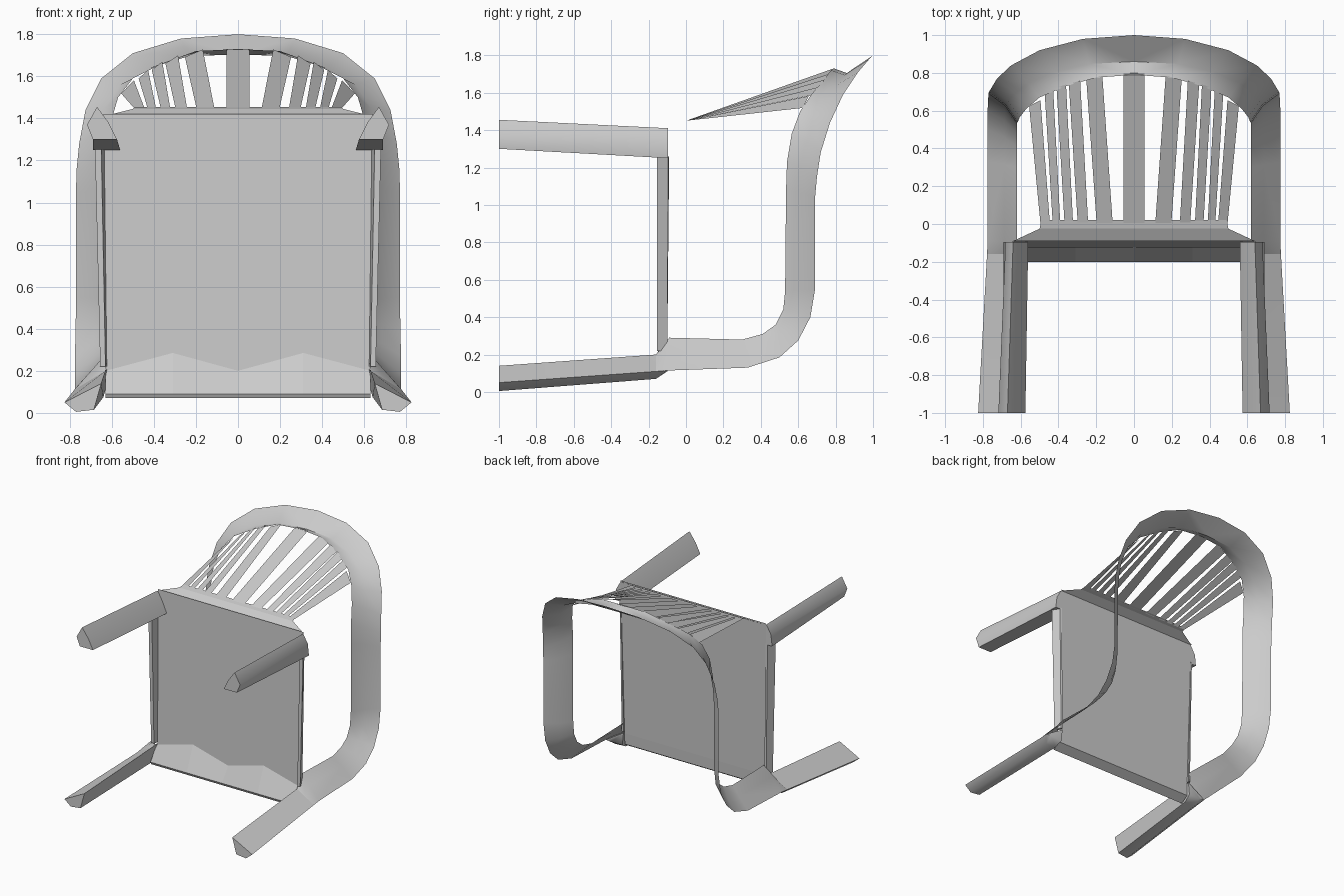
import bpy, bmesh
from mathutils import Vector


def loft(name, sections, closed=False, mirror=True, smooth=None):
    """Skin a surface through matching sections; closed sections get end caps."""
    bm = bmesh.new()
    rows = [[bm.verts.new(p) for p in s] for s in sections]
    n = len(rows[0])
    for a, b in zip(rows, rows[1:]):
        for i in range(n if closed else n - 1):
            j = (i + 1) % n
            bm.faces.new((a[i], a[j], b[j], b[i]))
    if closed:
        bm.faces.new(rows[0])
        bm.faces.new(rows[-1])
    bmesh.ops.recalc_face_normals(bm, faces=bm.faces)
    me = bpy.data.meshes.new(name)
    bm.to_mesh(me)
    bm.free()
    ob = bpy.data.objects.new(name, me)
    bpy.context.collection.objects.link(ob)
    if mirror:
        m = ob.modifiers.new("mirror", 'MIRROR')
        m.use_clip = True
    if smooth:
        bpy.ops.object.select_all(action='DESELECT')
        bpy.context.view_layer.objects.active = ob
        ob.select_set(True)
        bpy.ops.object.shade_smooth_by_angle(angle=smooth)
    return ob


# Continuous band: top of the back, round the arm, down to the front leg
# (inner edge, outer edge, inward bow)
band = [
    ((0, .79, 1.73), (0, 1.0, 1.80), (0, -.035, -.06)),
    ((.20, .775, 1.72), (.27, .98, 1.78), (0, -.03, -.055)),
    ((.36, .73, 1.66), (.50, .92, 1.71), (-.01, -.02, -.045)),
    ((.50, .67, 1.59), (.65, .84, 1.59), (-.015, -.01, -.03)),
    ((.57, .61, 1.50), (.725, .77, 1.44), (-.015, 0, -.02)),
    ((.605, .565, 1.38), (.755, .72, 1.28), (-.012, .01, 0)),
    ((.615, .54, 1.23), (.768, .70, 1.15), (-.012, .012, 0)),
    ((.62, .535, 1.08), (.77, .69, 1.04), (-.012, .012, 0)),
    ((.62, .53, .54), (.77, .69, .55), (-.012, .012, 0)),
    ((.62, .52, .44), (.772, .665, .40), (-.012, .012, 0)),
    ((.62, .48, .36), (.775, .60, .275), (-.012, .01, .01)),
    ((.62, .41, .31), (.775, .50, .185), (-.012, .005, .01)),
    ((.62, .30, .28), (.775, .33, .13), (-.01, 0, .01)),
    ((.62, -.09, .29), (.775, -.09, .115), (-.01, 0, .01)),
    ((.63, -.16, .20), (.778, -.16, .11), (0, 0, 0)),
]
rows = []
for a, b, bow in band:
    a, b = Vector(a), Vector(b)
    rows.append([a, (a + b) / 2 + Vector(bow), b])
loft("back_and_arm_band", rows, smooth=0.9)

# Tapered front and rear legs
loft("front_leg", [
    [(.62, -.10, .21), (.775, -.10, .115), (.73, -.10, .11), (.63, -.10, .11)],
    [(.63, -.16, .20), (.778, -.16, .11), (.73, -.16, .07), (.64, -.16, .075)],
    [(.65, -1, .14), (.825, -1, .05), (.77, -1, .005), (.685, -1, .015)]],
    closed=True, smooth=1.2)
loft("rear_leg", [
    [(.64, -.095, 1.41), (.68, -.095, 1.34), (.69, -.095, 1.25), (.56, -.095, 1.25), (.60, -.095, 1.34)],
    [(.67, -1, 1.455), (.718, -1, 1.37), (.69, -1, 1.30), (.575, -1, 1.30), (.615, -1, 1.38)]],
    closed=True, smooth=1.1)

# Seat panel, gently sloped
loft("seat", [
    [(-.64, -.09, 1.42), (.64, -.09, 1.42)],
    [(-.625, -.12, .20), (.625, -.12, .20)],
    [(-.625, -.125, .11), (.625, -.125, .11)]], mirror=False)

# Slanted side rails under the seat edge
loft("side_rail", [
    [(.62, -.10, .22), (.635, -.10, .22), (.655, -.155, .22), (.63, -.155, .22)],
    [(.635, -.09, 1.26), (.65, -.095, 1.26), (.68, -.155, 1.26), (.65, -.155, 1.26)]],
    closed=True)

# Front apron with faceted inner edge
xs = (-.63, -.31, 0, .31, .63)
loft("front_apron", [
    [(x, -.122, .285 if i % 2 else .20) for i, x in enumerate(xs)],
    [(x, -.20, .09) for x in xs],
    [(x, -.19, .07) for x in xs],
    [(x, -.125, .11) for x in xs]], mirror=False)

# Lower crosspiece of the back
loft("back_crosspiece", [
    [(-.64, -.09, 1.41), (.64, -.09, 1.41)],
    [(-.50, -.025, 1.445), (.50, -.025, 1.445)],
    [(-.49, .02, 1.455), (.49, .02, 1.455)]], mirror=False)

# Fanned slats: bottom x, bottom width, top x, top width, top y, top z
slats = [
    (0, .11, 0, .11, .80, 1.73), (.155, .085, .21, .085, .775, 1.71),
    (.27, .055, .315, .06, .75, 1.68), (.345, .045, .385, .05, .73, 1.65),
    (.41, .04, .45, .045, .70, 1.61), (.47, .05, .525, .06, .64, 1.55),
]
for i, (bx, bw, tx, tw, ty, tz) in enumerate(slats):
    drop = .10 * tx * tw / .05      # outer slats twist to follow the rim
    sections = [
        [(bx - bw / 2, .0, 1.45), (bx + bw / 2, .0, 1.45)],
        [(tx - tw / 2, ty + drop / 4, tz + drop / 2), (tx + tw / 2, ty - drop / 4, tz - drop / 2)]]
    loft(f"back_slat_{i}", sections, mirror=i > 0)
